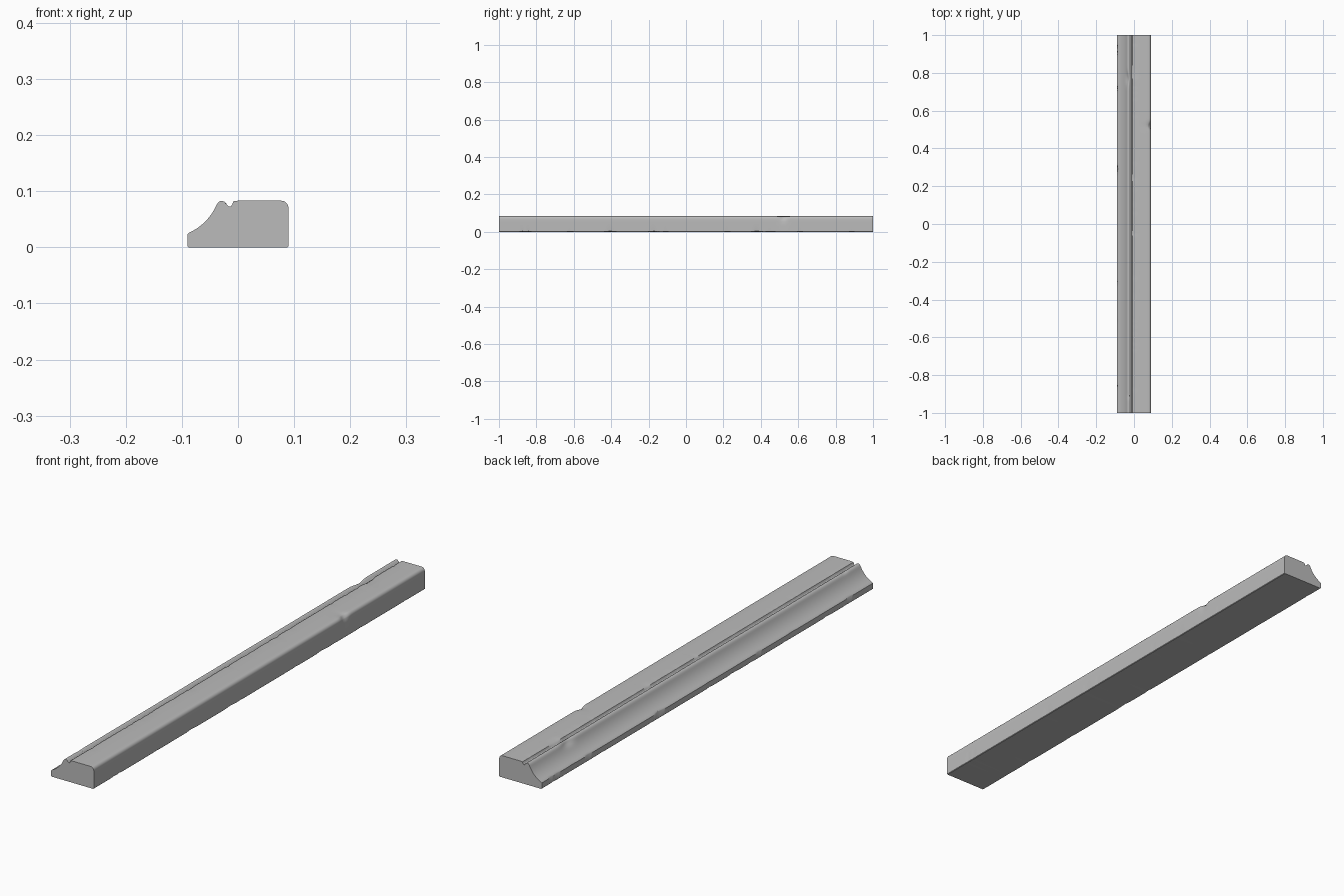
import bpy, bmesh, math, random
from mathutils import Vector

cube = bpy.data.objects.get("Cube")
if cube:
    bpy.data.objects.remove(cube, do_unlink=True)

random.seed(4)
STATIONS = 240


def arc(cx, cz, r, start, end, n):
    angles = [math.radians(start + (end - start) * i / n) for i in range(n + 1)]
    return [(cx + r * math.cos(a), cz + r * math.sin(a)) for a in angles]


def curve(a, b, c, n):
    pts = []
    for i in range(n + 1):
        t = i / n
        pts.append(tuple((1 - t) ** 2 * p + 2 * t * (1 - t) * q + t * t * r
                         for p, q, r in zip(a, b, c)))
    return pts


# Moulding cross-section: square back, rounded shoulder, groove, bead, cove, lip
profile = [(-0.09, 0.002), (-0.088, 0), (0, 0), (0.088, 0), (0.09, 0.002),
           (0.09, 0.03), (0.09, 0.055)]
profile += arc(0.077, 0.07, 0.013, 0, 90, 5)
profile += [(0.06, 0.083), (0.03, 0.083), (0, 0.083), (-0.008, 0.082)]
profile += curve((-0.01, 0.077), (-0.014, 0.068), (-0.02, 0.076), 4)
profile += curve((-0.024, 0.081), (-0.032, 0.086), (-0.038, 0.076), 5)
profile += curve((-0.040, 0.072), (-0.055, 0.041), (-0.087, 0.026), 10)
profile += [(-0.09, 0.023)]

# Worn spots: centre, radius across, radius along, depth
dents = [((-0.037, 0.77, 0.077), 0.014, 0.03, 0.007),
         ((0.088, 0.52, 0.08), 0.014, 0.018, 0.008),
         ((-0.03, -0.91, 0.083), 0.007, 0.015, 0.003)]
edges = [(-0.008, 0.083), (-0.008, 0.083), (0.09, 0), (-0.09, 0), (-0.09, 0.024)]
for x, z in edges:
    for _ in range(11):
        dents.append(((x, random.uniform(-0.96, 0.96), z), 0.004,
                      random.uniform(0.006, 0.02), random.uniform(0.001, 0.003)))

core = Vector((0.02, 0, 0.04))


def worn(x, y, z):
    p = Vector((x, y, z))
    inward = Vector((core.x - x, 0, core.z - z)).normalized()
    for (dx, dy, dz), across, along, depth in dents:
        d = ((x - dx) ** 2 + (z - dz) ** 2) / across ** 2 + ((y - dy) / along) ** 2
        if d < 6:
            p += inward * depth * math.exp(-d)
    return p


# Loft the section along the length
bm = bmesh.new()
rings = []
for i in range(STATIONS + 1):
    y = -1 + 2 * i / STATIONS
    rings.append([bm.verts.new(worn(x, y, z)) for x, z in profile])
n = len(profile)
for a, b in zip(rings, rings[1:]):
    for j in range(n):
        k = (j + 1) % n
        bm.faces.new((a[j], a[k], b[k], b[j]))
bm.faces.new(rings[0])
bm.faces.new(rings[-1])
bmesh.ops.recalc_face_normals(bm, faces=bm.faces)
mesh = bpy.data.meshes.new("moulding_strip")
bm.to_mesh(mesh)
bm.free()

# Single stone grey
grey = bpy.data.materials.new("stone_grey")
grey.use_nodes = True
colour = (0.5, 0.5, 0.5, 1)
grey.diffuse_color = colour
grey.node_tree.nodes["Principled BSDF"].inputs["Base Color"].default_value = colour
mesh.materials.append(grey)

strip = bpy.data.objects.new("moulding_strip", mesh)
bpy.context.collection.objects.link(strip)
bpy.ops.object.select_all(action="DESELECT")
strip.select_set(True)
bpy.context.view_layer.objects.active = strip
bpy.ops.object.shade_smooth_by_angle(angle=math.radians(35))
